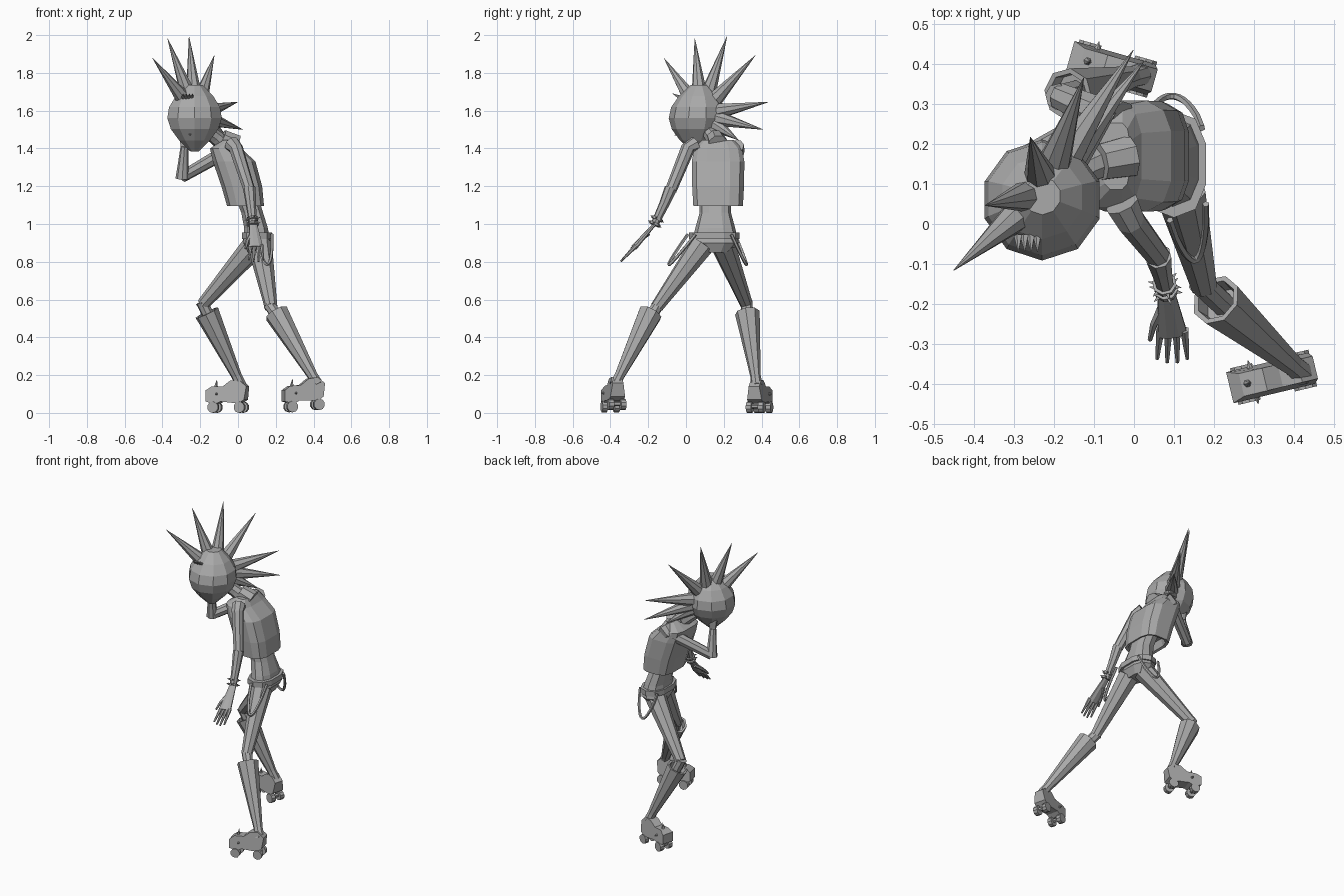
import bpy
import bmesh
import math
from mathutils import Vector, Quaternion

default_cube = bpy.data.objects.get("Cube")
if default_cube:
    bpy.data.objects.remove(default_cube, do_unlink=True)

UP = Vector((0, 0, 1))
GREY = (.4, .4, .4, 1)
grey = bpy.data.materials.new("plain_grey")
grey.use_nodes = True
grey.diffuse_color = GREY
grey.node_tree.nodes["Principled BSDF"].inputs["Base Color"].default_value = GREY


def finish(name, bm):
    bmesh.ops.recalc_face_normals(bm, faces=bm.faces)
    mesh = bpy.data.meshes.new(name)
    bm.to_mesh(mesh)
    bm.free()
    mesh.materials.append(grey)
    part = bpy.data.objects.new(name, mesh)
    bpy.context.collection.objects.link(part)


def loft(name, rings, sides=8, axis=None, power=1):
    """Skin rings of (centre, width, depth) that follow the path or a fixed axis."""
    bm = bmesh.new()
    centres = [Vector(ring[0]) for ring in rings]
    final = len(rings) - 1
    loops, turn, previous = [], None, None
    for i, (_, width, depth) in enumerate(rings):
        heading = axis or centres[min(i + 1, final)] - centres[max(i - 1, 0)]
        heading = heading.normalized()
        if previous:
            turn = previous.rotation_difference(heading) @ turn
        elif heading == UP:
            turn = Quaternion()
        else:
            turn = heading.to_track_quat('Z', 'Y')
        previous = heading
        loop = []
        for k in range(sides):
            angle = math.tau * (k + .5) / sides
            c, s = math.cos(angle), math.sin(angle)
            point = Vector((math.copysign(abs(c) ** power, c) * width,
                            math.copysign(abs(s) ** power, s) * depth, 0))
            loop.append(bm.verts.new(centres[i] + turn @ point))
        loops.append(loop)
    for lower, upper in zip(loops, loops[1:]):
        for k in range(sides):
            j = (k + 1) % sides
            bm.faces.new((lower[k], lower[j], upper[j], upper[k]))
    bm.faces.new(loops[0])
    bm.faces.new(loops[-1])
    finish(name, bm)


def limb(name, points, start_radius, end_radius, sides=8, flat=1):
    """Tube through the points with an evenly changing radius."""
    rings = []
    for i, point in enumerate(points):
        radius = start_radius + (end_radius - start_radius) * i / (len(points) - 1)
        rings.append((point, radius, radius * flat))
    loft(name, rings, sides)


def spike(name, base, tip, radius, sides=6):
    limb(name, [base, tip], radius, .001, sides)


# Head: a faceted egg tapering to the chin
head_rings = []
for k in range(7):
    t = k / 6
    radius = .152 * math.sin(math.pi * (.05 + .85 * t))
    head_rings.append((Vector((-.23, .05 + .02 * t, 1.385 + .35 * t)), radius, radius))
loft("head", head_rings, 10, UP)

# Mohawk: a fan of long spikes, bowed to one side
skull = Vector((-.225, .08, 1.58))
back = Vector((.66, .75, 0))
side = back.cross(UP)
for degrees in (135, 107, 79, 48, 9, -11, -27):
    angle = math.radians(degrees)
    reach = .42 if degrees > -20 else .3
    ray = reach * (back * math.cos(angle) + UP * math.sin(angle))
    ray -= side * .12 * math.sin(angle + .44)
    spike("hair_spike", skull + ray.normalized() * .115, skull + ray, .042, 8)

# Nose and brow studs
spike("nose", (-.25, -.01, 1.49), (-.255, -.06, 1.47), .024, 4)
for k in range(4):
    root = Vector((-.29 + .016 * k, -.03, 1.67))
    spike("brow_stud", root, root + Vector((0, -.04, .02)), .011, 5)

# Neck and collar
limb("neck", [(-.05, .17, 1.4), (-.12, .14, 1.46), (-.21, .09, 1.53)], .045, .035)
limb("collar", [(-.01, .17, 1.42), (-.085, .155, 1.455)], .055, .048)

# Sleeveless jacket, hollow at the hem
jacket = [(.04, 1.15, .075, .1), (.04, 1.1, .085, .115), (.04, 1.095, .1, .134),
          (.02, 1.2, .11, .14), (-.02, 1.33, .115, .142), (-.065, 1.4, .085, .13),
          (-.045, 1.445, .035, .085)]
loft("jacket", [((x, .17, z), width, depth) for x, z, width, depth in jacket], 12, UP, .6)

# Waist, hips and belt
waist = [(.04, 1.16, .065, .085), (.075, 1.06, .06, .083), (.095, .98, .065, .105),
         (.1, .9, .075, .125), (.1, .85, .05, .075)]
loft("waist", [((x, .155, z), width, depth) for x, z, width, depth in waist], 10, UP, .8)
loft("belt", [((.1, .15, z), .083, .134) for z in (.92, .955)], 10, UP, .8)


# Hanging strap loops at both hips
def hip_strap(front, rear, drop):
    front, rear, drop = Vector(front), Vector(rear), Vector(drop)
    path = []
    for k in range(13):
        t = k / 12
        path.append(front.lerp(rear, t) + drop * math.sin(math.pi * t) ** .7)
    limb("hip_strap", path, .009, .009, 5)


hip_strap((.09, .01, .945), (.18, .05, .945), (.02, -.12, -.16))
hip_strap((.03, .26, .945), (.17, .24, .945), (0, .07, -.16))


# Legs with tall open boots
def leg(name, hip, knee, cuff, ankle):
    hip, knee, cuff, ankle = (Vector(joint) for joint in (hip, knee, cuff, ankle))
    limb(name + "_thigh", [hip, hip.lerp(knee, .5), knee], .066, .034)
    limb(name + "_shin", [knee + (knee - cuff) * .3, knee, cuff.lerp(ankle, .3)], .034, .03)
    shaft = cuff - ankle
    rings = [(-.1, .03), (.05, .028), (1, .066), (1, .053), (.9, .048)]
    loft(name + "_boot", [(ankle + shaft * t, r, r) for t, r in rings], 8, shaft)


leg("left", (.115, .085, .89), (.175, -.155, .56), (.205, -.19, .525), (.405, -.36, .18))
leg("right", (.09, .195, .89), (-.185, .32, .575), (-.165, .325, .53), (0, .37, .18))

# Roller skates: outline from toe to heel, then back along the sole
outline = [(0, .06), (0, .12), (.03, .14), (.09, .14), (.13, .17), (.18, .175),
           (.22, .14), (.21, .07), (.18, .05), (.08, .06), (.05, .045)]


def skate(name, toe, along, lift):
    toe, along = Vector(toe), Vector(along).normalized()
    across = UP.cross(along)

    def place(u, v, z):
        return toe + along * u + across * v + UP * (z + lift * u)

    bm = bmesh.new()
    walls = []
    for hand in (-1, 1):
        wall = []
        for u, z in outline:
            half_width = .04 if z < .13 else .029
            wall.append(bm.verts.new(place(u, hand * half_width, z)))
        bm.faces.new(wall)
        walls.append(wall)
    inner, outer = walls
    for k in range(len(outline)):
        bm.faces.new((inner[k - 1], inner[k], outer[k], outer[k - 1]))
    finish(name + "_skate", bm)
    for u in (.04, .185):
        limb(name + "_axle", [place(u, v, .034) for v in (-.03, .03)], .012, .012, 6)
        for v in (-.033, .033):
            wheel = [place(u, v + edge, .03) for edge in (-.014, .014)]
            limb(name + "_wheel", wheel, .03, .03, 10)
    spike(name + "_toe_spike", place(.045, 0, .135), place(.05, 0, .175), .011)
    for v in (-.035, .035):
        spike(name + "_side_stud", place(.06, v, .1), place(.06, v * 1.6, .1), .009)


skate("left", (.24, -.41, 0), (.21, .05, 0), .08)
skate("right", (-.16, .42, 0), (.21, -.06, 0), 0)

# Lowered left arm
elbow, wrist = Vector((.06, -.08, 1.18)), Vector((.08, -.165, 1))
limb("left_upper_arm", [(-.03, .05, 1.42), (-.01, .01, 1.4), elbow], .044, .031)
limb("left_forearm", [elbow + UP * .01, elbow.lerp(wrist, .4), wrist], .034, .021)

# Open hand with fanned fingers
knuckles = Vector((.096, -.275, .875))
limb("left_palm", [wrist, wrist.lerp(knuckles, .5), knuckles], .022, .04, 8, .4)
for k in range(4):
    fan = k - 1.5
    root = knuckles + Vector((.02 * fan, .01, .01))
    reach = Vector((.006 * fan, -.085, -.088)) * (1 - .1 * abs(fan))
    limb("left_finger", [root, root + reach * .5, root + reach], .012, .005, 6)
limb("left_thumb", [(.075, -.2, .95), (.05, -.25, .91), (.04, -.29, .87)], .014, .006, 6)

# Studded bracelets
forearm = (wrist - elbow).normalized()
outward = forearm.orthogonal().normalized()
for offset in (-.03, 0):
    middle = wrist + forearm * offset
    limb("bracelet", [middle - forearm * .007, middle + forearm * .007], .031, .031)
    for k in range(6):
        ray = Quaternion(forearm, math.tau * k / 6) @ outward
        spike("bracelet_stud", middle + ray * .026, middle + ray * .043, .007, 4)

# Raised right arm with the hand against the jaw
elbow, wrist = Vector((-.295, .15, 1.25)), Vector((-.283, .12, 1.41))
limb("right_upper_arm", [(-.03, .265, 1.41), (-.06, .275, 1.385), elbow], .044, .031)
limb("right_forearm", [elbow - UP * .01, elbow.lerp(wrist, .4), wrist], .036, .021)
limb("right_palm", [wrist, wrist + UP * .04, wrist + UP * .09], .022, .036, 8, .5)
